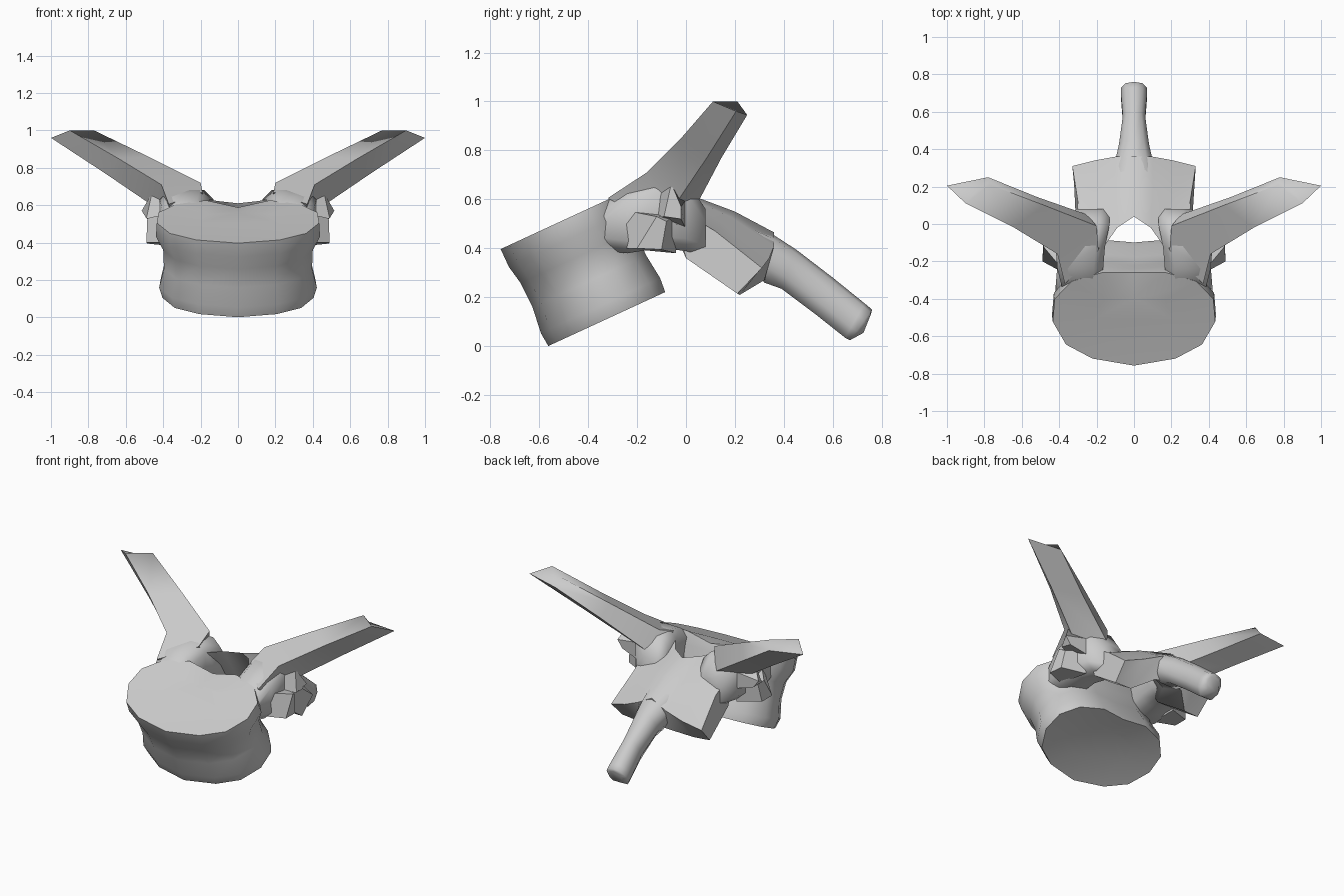
import bpy, bmesh, math
from mathutils import Vector


def loft(name, rings, cap_start=True, cap_end=True, mirror=False, angle=65):
    """Skin a list of equal-length closed rings; optionally mirror across x = 0."""
    bm = bmesh.new()
    loops = [[bm.verts.new(p) for p in r] for r in rings]
    for a, b in zip(loops, loops[1:]):
        n = len(a)
        for i in range(n):
            bm.faces.new((a[i], a[(i + 1) % n], b[(i + 1) % n], b[i]))
    if cap_start:
        bm.faces.new(loops[0])
    if cap_end:
        bm.faces.new(loops[-1])
    if mirror:
        geo = bmesh.ops.duplicate(bm, geom=bm.verts[:] + bm.edges[:] + bm.faces[:])["geom"]
        for v in geo:
            if isinstance(v, bmesh.types.BMVert):
                v.co.x = -v.co.x
        bmesh.ops.remove_doubles(bm, verts=bm.verts[:], dist=0.001)
    bmesh.ops.recalc_face_normals(bm, faces=bm.faces[:])
    me = bpy.data.meshes.new(name)
    bm.to_mesh(me)
    bm.free()
    ob = bpy.data.objects.new(name, me)
    bpy.context.collection.objects.link(ob)
    bpy.ops.object.select_all(action='DESELECT')
    ob.select_set(True)
    bpy.context.view_layer.objects.active = ob
    bpy.ops.object.shade_smooth_by_angle(angle=math.radians(angle))
    return ob


# Vertebral body: tilted rounded drum with a narrow waist
half = [(0, 0), (0.22, 0.04), (0.36, 0.12), (0.43, 0.25), (0.42, 0.38),
        (0.33, 0.48), (0.17, 0.53), (0, 0.515)]
outline = half + [(-x, t) for x, t in half[-2:0:-1]]
U, W = Vector((0, 0.91, 0.42)), Vector((0, -0.42, 0.91))
origin = Vector((0, -0.565, 0.0))


def body_ring(h, sx, st, dip=0.0):
    """One drum ring; dip lowers the middle of the back rim."""
    return [origin + Vector((x * sx, 0, 0)) + U * (0.265 + (t - 0.265) * st)
            + W * (h - (dip if x == 0 and t > 0.3 else 0)) for x, t in outline]


loft("vertebral_body", [
    body_ring(0.02, 0.5, 0.5), body_ring(0.0, 0.94, 0.99), body_ring(0.06, 0.98, 1.01),
    body_ring(0.17, 0.92, 0.96), body_ring(0.28, 0.93, 0.97),
    body_ring(0.36, 1.02, 1.03), body_ring(0.44, 1.01, 1.03, 0.035), body_ring(0.435, 0.5, 0.5)])


# Pedicles: bridges from the body to the arch
def box_ring(y, x0, x1, z0, z1, c=0.05):
    return [(x0, y, z0 + c), (x0 + c, y, z0), (x1 - c, y, z0), (x1, y, z0 + c),
            (x1, y, z1 - c), (x1 - c, y, z1), (x0 + c, y, z1), (x0, y, z1 - c)]


loft("pedicles", [
    box_ring(-0.40, 0.18, 0.37, 0.40, 0.54), box_ring(-0.24, 0.165, 0.41, 0.38, 0.645),
    box_ring(-0.12, 0.155, 0.42, 0.40, 0.68), box_ring(0.0, 0.13, 0.37, 0.39, 0.68),
    box_ring(0.08, 0.13, 0.31, 0.36, 0.56)], mirror=True)

# Lamina: arch plate behind the canal, ending in the lower joint processes
loft("lamina", [
    [(0, 0.04, 0.61), (0, 0.2, 0.55), (0, 0.36, 0.465), (0, 0.33, 0.28), (0, 0.2, 0.36)],
    [(0.09, -0.02, 0.62), (0.1, 0.18, 0.53), (0.1, 0.36, 0.41), (0.1, 0.32, 0.27), (0.1, 0.15, 0.36)],
    [(0.16, -0.12, 0.63), (0.20, 0.15, 0.50), (0.21, 0.34, 0.36), (0.21, 0.22, 0.21), (0.18, 0.0, 0.36)],
    [(0.31, -0.06, 0.58), (0.30, 0.12, 0.47), (0.33, 0.31, 0.32), (0.32, 0.21, 0.215), (0.31, 0.0, 0.36)],
], cap_start=False, mirror=True)


# Spinous process: long rod pointing back and down
def spine_ring(top, bot, w):
    a, b = Vector((0, *top)), Vector((0, *bot))
    return [a.lerp(b, f) + Vector((s * w, 0, 0)) for s, f in
            ((0, 0), (0.65, 0.08), (1, 0.35), (1, 0.7), (0.6, 1),
             (-0.6, 1), (-1, 0.7), (-1, 0.35), (-0.65, 0.08))]


loft("spinous_process", [
    spine_ring((0.22, 0.51), (0.24, 0.37), 0.12), spine_ring((0.35, 0.46), (0.32, 0.26), 0.1),
    spine_ring((0.45, 0.395), (0.39, 0.235), 0.08), spine_ring((0.60, 0.28), (0.53, 0.13), 0.06),
    spine_ring((0.73, 0.175), (0.65, 0.035), 0.07), spine_ring((0.76, 0.15), (0.67, 0.025), 0.07),
    spine_ring((0.755, 0.13), (0.725, 0.055), 0.045)])

# Transverse processes: slanted bars sweeping out, back and up
loft("transverse_processes", [
    [(0.37, -0.32, 0.605), (0.19, -0.14, 0.67), (0.15, 0.02, 0.55), (0.36, -0.04, 0.46)],
    [(0.41, -0.16, 0.71), (0.20, -0.01, 0.72), (0.25, 0.05, 0.59), (0.46, -0.03, 0.60)],
    [(0.64, -0.02, 0.85), (0.48, 0.10, 0.86), (0.52, 0.145, 0.77), (0.71, 0.085, 0.77)],
    [(0.90, 0.11, 1.0), (0.77, 0.21, 1.0), (0.78, 0.25, 0.945), (1.0, 0.205, 0.96)],
], mirror=True)

# Rib facets: small angular blocks at the side of each pedicle
loft("lower_rib_facets", [
    [(0.36, -0.25, 0.40), (0.34, -0.04, 0.38), (0.34, -0.04, 0.54), (0.36, -0.27, 0.56)],
    [(0.49, -0.20, 0.40), (0.485, -0.10, 0.395), (0.47, -0.08, 0.51), (0.485, -0.12, 0.53)],
], mirror=True, angle=30)
loft("upper_rib_facets", [
    [(0.34, -0.14, 0.52), (0.34, 0.0, 0.48), (0.34, 0.0, 0.60), (0.38, -0.11, 0.65)],
    [(0.49, -0.09, 0.53), (0.48, -0.02, 0.52), (0.515, -0.02, 0.57), (0.46, -0.06, 0.665)],
], mirror=True, angle=30)
